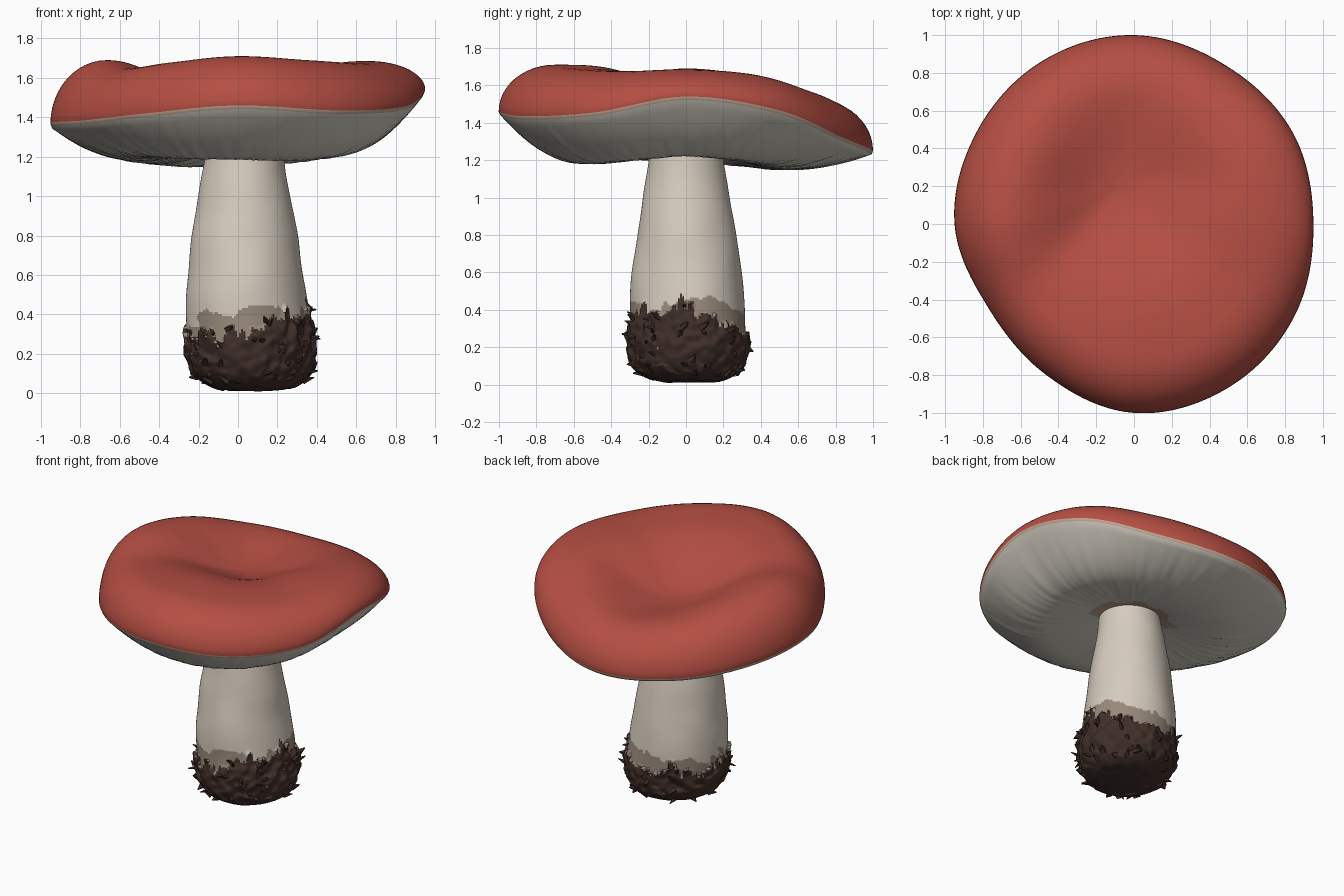
import bpy, bmesh, math, random
from mathutils import Vector, noise

random.seed(4)
if "Cube" in bpy.data.objects:
    bpy.data.objects.remove(bpy.data.objects["Cube"])


def material(name, r, g, b):
    m = bpy.data.materials.new(name)
    m.use_nodes = True
    m.diffuse_color = (r, g, b, 1)
    m.node_tree.nodes["Principled BSDF"].inputs["Base Color"].default_value = (r, g, b, 1)
    return m


RED = material("cap red", 0.46, 0.077, 0.056)
GILL = material("gill grey", 0.68, 0.64, 0.56)
RIM = material("torn skin tan", 0.55, 0.39, 0.3)
CREAM = material("stem cream", 0.68, 0.61, 0.52)
STAIN = material("stem stain", 0.32, 0.255, 0.2)
SOIL = material("soil brown", 0.052, 0.028, 0.022)


def spline(values, t, loop=False):
    """Smooth curve through evenly spaced values, t in steps."""
    n = len(values)
    i = int(math.floor(t))
    f = t - i
    pick = lambda k: values[k % n] if loop else values[min(max(k, 0), n - 1)]
    a, b, c, d = (pick(i + k) for k in (-1, 0, 1, 2))
    return b + 0.5 * f * (c - a + f * (2 * a - 5 * b + 4 * c - d + f * (3 * (b - c) + d - a)))


def around(values, angle):
    return spline(values, angle / math.tau * len(values), True)


def loft(name, rings, materials, rule, sharp):
    """Skin a list of rings, close both ends, colour faces by rule(ring, centre)."""
    bm = bmesh.new()
    loops = [[bm.verts.new(p) for p in ring] for ring in rings]
    n = len(loops[0])
    for i, (low, high) in enumerate(zip(loops, loops[1:])):
        for j in range(n):
            k = (j + 1) % n
            f = bm.faces.new((low[j], low[k], high[k], high[j]))
            f.material_index = rule(i, f.calc_center_median())
    for i, loop in ((0, loops[0]), (len(loops) - 2, loops[-1])):
        f = bm.faces.new(loop)
        f.material_index = rule(i, f.calc_center_median())
    bmesh.ops.recalc_face_normals(bm, faces=bm.faces)
    finish(name, bm, materials, sharp)


def finish(name, bm, materials, sharp):
    mesh = bpy.data.meshes.new(name)
    bm.to_mesh(mesh)
    bm.free()
    for m in materials:
        mesh.materials.append(m)
    ob = bpy.data.objects.new(name, mesh)
    bpy.context.collection.objects.link(ob)
    bpy.ops.object.select_all(action="DESELECT")
    ob.select_set(True)
    bpy.context.view_layer.objects.active = ob
    bpy.ops.object.shade_smooth_by_angle(angle=math.radians(sharp))


# Cap: outline, edge, crest and gill heights every 30 degrees, from +x counterclockwise
RADIUS = [.95, .97, .97, 1, .99, .965, .95, .89, .925, 1, 1, .98]
EDGE = [1.54, 1.47, 1.32, 1.25, 1.27, 1.32, 1.37, 1.385, 1.42, 1.46, 1.435, 1.455]
CREST = [1.685, 1.66, 1.58, 1.52, 1.56, 1.65, 1.69, 1.65, 1.68, 1.71, 1.69, 1.675]
BELLY = [1.22, 1.2, 1.17, 1.15, 1.15, 1.17, 1.19, 1.2, 1.19, 1.185, 1.18, 1.2]
# Steepness of the hollow's wall in the same directions: abrupt in front, gentle behind
STEEP = [3, 2, 2, 2, 2, 2, 2.3, 2.6, 3.5, 4, 4, 4]
PIT = Vector((-.06, .22, 1.48))
SEGMENTS = 240
ANGLES = [math.tau * j / SEGMENTS for j in range(SEGMENTS)]
CREST_AT, BELLY_AT = 0.7, 0.58


def polar(angle, fraction, z):
    r = around(RADIUS, angle) * fraction
    return Vector((r * math.cos(angle), r * math.sin(angle), z))


def pit_point(angle, u):
    crest = polar(angle, CREST_AT, around(CREST, angle))
    p = PIT.lerp(crest, u)
    p.z = PIT.z + (crest.z - PIT.z) * (1 - (1 - u * u) ** around(STEEP, angle))
    return p


def shoulder_point(angle, phi):
    edge, crest = around(EDGE, angle), around(CREST, angle)
    fraction = CREST_AT + (1 - CREST_AT) * math.sin(phi)
    return polar(angle, fraction, edge + (crest - edge) * math.cos(phi))


def gill_point(a, t):
    """t runs from 0 at the belly to 1 at the cap edge, below 0 towards the stem."""
    edge, belly = around(EDGE, a), around(BELLY, a)
    p = polar(a, BELLY_AT, belly)
    pleat = 0.006 * noise.noise(Vector((math.cos(a) * 26, math.sin(a) * 26, t)))
    if t >= 0:
        p = polar(a, BELLY_AT + (0.992 - BELLY_AT) * t, 0)
        p.z = belly + (edge - 0.018 - belly) * t ** 1.8 + pleat * (1 - t ** 4)
        return p
    q = Vector((.03 + .17 * math.cos(a), .17 * math.sin(a), 1.235))
    p = p.lerp(q, -t)
    p.z = belly + (q.z - belly) * t * t + pleat * (1 + t)
    return p


rings = [[pit_point(a, i / 20) for a in ANGLES] for i in range(1, 21)]
rings += [[shoulder_point(a, math.pi / 2 * i / 12) for a in ANGLES] for i in range(1, 13)]
edge_ring = len(rings) - 1
rings += [[gill_point(a, 1 - i / 10) for a in ANGLES] for i in range(11)]
rings += [[gill_point(a, -i / 16) for a in ANGLES] for i in range(1, 17)]


def cap_colour(i, c):
    if i < edge_ring:
        return 0
    # Torn skin left around the stem, mostly at the back
    reach = 0.26 + 0.07 * noise.noise(c * 9)
    collar = c.y > -0.1 and math.hypot(c.x - 0.03, c.y) < reach
    return 2 if i == edge_ring or collar else 1


loft("cap", rings, [RED, GILL, RIM], cap_colour, 60)

# Stem: bulbous, slightly leaning column with rough soil clinging to its foot
HEIGHT = [.015, .03, .09, .2, .35, .55, .8, 1.0, 1.2, 1.3]
CENTRE = [.07, .07, .06, .055, .045, .035, .03, .03, .035, .04]
WIDE = [.1, .19, .27, .305, .308, .292, .265, .232, .2, .19]
DEEP = [.1, .19, .27, .3, .3, .292, .262, .23, .2, .19]
STEPS, SIDES = 170, 180


def soil_top(a):
    d = Vector((math.cos(a), math.sin(a), 0))
    prongs = noise.noise(d * 3.3) * 0.06 + abs(noise.noise(d * 6)) * 0.13
    return 0.25 + 0.12 * max(0, math.cos(a + 0.4)) + prongs + noise.noise(d * 20) * 0.02


def stem_point(a, t):
    z, cx, rx, ry = (spline(v, t) for v in (HEIGHT, CENTRE, WIDE, DEEP))
    p = Vector((cx + rx * math.cos(a), ry * math.sin(a), z))
    out = Vector((math.cos(a), math.sin(a), 0))
    # Slight bulge low on the back left
    p += out * 0.04 * max(0, math.cos(a - 0.8)) ** 2 * max(0, 1 - z / 1.1)
    if z < soil_top(a):
        # Folded ridges and lumps
        ridge = 0.5 - abs(noise.noise(p * 8 + Vector((3, 0, 1))))
        lump = ridge * 0.035 + noise.noise(p * 22) * 0.018 - 0.01
        p += out * (0.012 + lump)
        p.z = max(0.0, p.z + lump * 0.6)
    else:
        p += out * noise.noise(p * 5) * 0.006
    return p


def stem_colour(i, c):
    a = math.atan2(c.y, c.x - 0.05)
    if c.z < soil_top(a):
        return 2 if noise.noise(c * 13) > -0.66 else 1
    ragged = 0.38 + 0.04 * math.cos(a) + 0.08 * noise.noise(c * 6) + 0.04 * noise.noise(c * 20)
    return 1 if c.z < ragged else 0


top = len(HEIGHT) - 1
loft("stem", [[stem_point(math.tau * j / SIDES, top * i / STEPS) for j in range(SIDES)]
              for i in range(STEPS + 1)], [CREAM, STAIN, SOIL], stem_colour, 50)

# Crumbs and root threads sticking out of the soil
bm = bmesh.new()
for _ in range(90):
    a = random.uniform(0, math.tau)
    base = stem_point(a, random.uniform(1.6, 4.7))
    if base.z > soil_top(a) + 0.02:
        continue
    aim = Vector((math.cos(a), math.sin(a), random.uniform(-.5, .9)))
    aim += Vector((-math.sin(a), math.cos(a), 0)) * random.uniform(-1, 1)
    length = random.uniform(.03, .065)
    cone = bmesh.ops.create_cone(bm, cap_ends=True, segments=5, depth=length,
                                 radius1=random.uniform(.012, .025), radius2=.003)
    turn = aim.to_track_quat("Z", "Y")
    for v in cone["verts"]:
        v.co = base + turn @ (v.co + Vector((0, 0, length * 0.25)))
        v.co.z = max(v.co.z, 0)
finish("soil_crumbs", bm, [SOIL], 60)
